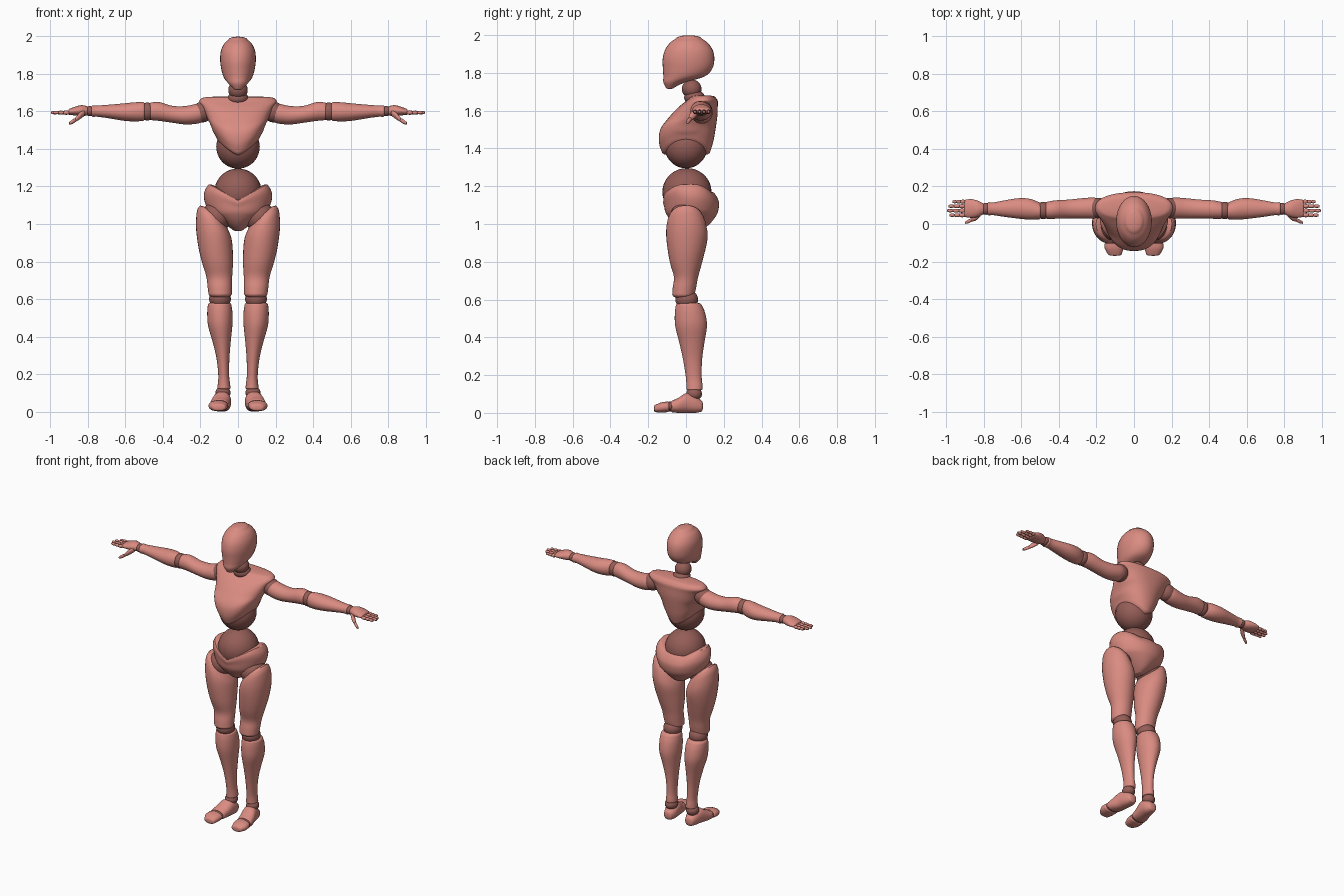
import bpy, bmesh, math
from mathutils import Vector


def material(name, rgb):
    m = bpy.data.materials.new(name)
    m.diffuse_color = (*rgb, 1)
    return m


BODY = material("salmon_body", (0.70, 0.26, 0.22))
JOINT = material("dark_joint", (0.30, 0.11, 0.095))


def finish(name, bm, mat):
    bmesh.ops.recalc_face_normals(bm, faces=bm.faces)
    me = bpy.data.meshes.new(name)
    bm.to_mesh(me)
    bm.free()
    me.materials.append(mat)
    for p in me.polygons:
        p.use_smooth = True
    me.set_sharp_from_angle(angle=math.radians(50))
    ob = bpy.data.objects.new(name, me)
    bpy.context.collection.objects.link(ob)
    return ob


def spline(secs, steps):
    """Catmull-Rom interpolation of cross-sections."""
    n, out = len(secs), []
    for i in range(n - 1):
        p0, p1, p2, p3 = (secs[max(0, min(n - 1, i + k))] for k in (-1, 0, 1, 2))
        for s in range(steps):
            t = s / steps
            out.append([0.5 * (2 * b + (c - a) * t + (2 * a - 5 * b + 4 * c - d) * t * t
                               + (3 * b - a - 3 * c + d) * t ** 3)
                        for a, b, c, d in zip(p0, p1, p2, p3)])
    return out + [list(secs[-1])]


def loft(name, secs, axis="z", side=1, mat=BODY, dome=0.35, power=2.0, seg=32, steps=4, warp=None):
    """Skin through rings (position, centre a, centre b, radius a, radius b), domed ends."""
    rings = spline(secs, steps)

    def cap(end, direction):
        h = dome * min(end[3], end[4])
        return [[end[0] + direction * h * math.sin(q), end[1], end[2],
                 end[3] * math.cos(q), end[4] * math.cos(q)]
                for q in map(math.radians, (25, 48, 68, 84))]
    sgn = 1 if secs[-1][0] > secs[0][0] else -1
    rings = cap(rings[0], -sgn)[::-1] + rings + cap(rings[-1], sgn)
    bm = bmesh.new()
    loops = []
    for t, a, b, ra, rb in rings:
        loop = []
        for k in range(seg):
            q = 2 * math.pi * k / seg
            c, s = math.cos(q), math.sin(q)
            u = a + ra * math.copysign(abs(c) ** (2 / power), c)
            v = b + rb * math.copysign(abs(s) ** (2 / power), s)
            co = Vector({"z": (u, v, t), "x": (t, u, v), "y": (u, t, v)}[axis])
            if warp:
                co = warp(co)
            co.x *= side
            loop.append(bm.verts.new(co))
        loops.append(loop)
    for l0, l1 in zip(loops, loops[1:]):
        for k in range(seg):
            j = (k + 1) % seg
            bm.faces.new((l0[k], l0[j], l1[j], l1[k]))
    bm.faces.new(loops[0])
    bm.faces.new(loops[-1])
    return finish(name, bm, mat)


def ball(name, pos, radii, side=1):
    bm = bmesh.new()
    bmesh.ops.create_uvsphere(bm, u_segments=32, v_segments=18, radius=1)
    for v in bm.verts:
        v.co = Vector([c * r for c, r in zip(v.co, radii)]) + Vector(pos)
        v.co.x *= side
    return finish(name, bm, JOINT)


def clamp(t):
    return max(0.0, min(1.0, t))


def chest_warp(co):  # lower rim arches up at the flanks
    co.z += 0.085 * clamp((1.56 - co.z) / 0.185) * clamp(abs(co.x) / 0.12) ** 1.3
    return co


def pelvis_warp(co):  # upper rim dips in front and rises over the hips
    lift = max(0.085 * clamp(abs(co.x) / 0.15), 0.04 * clamp(co.y / 0.1))
    co.z += lift * clamp((co.z - 1.06) / 0.065)
    return co


def thigh_warp(co):  # top slants up towards the outside
    co.z += 0.7 * (co.x - 0.12) * clamp((co.z - 0.85) / 0.15)
    return co


# Head and neck
loft("head", [(1.722, 0, -.085, .024, .022), (1.75, 0, -.062, .052, .058), (1.78, 0, -.012, .075, .108),
              (1.82, 0, .008, .088, .13), (1.87, 0, .013, .095, .137), (1.92, 0, .015, .092, .127),
              (1.96, 0, .015, .075, .099), (1.982, 0, .015, .052, .068)], dome=0.33)
ball("neck_upper", (0, .03, 1.715), (.052, .052, .05))
ball("neck_lower", (0, .045, 1.67), (.055, .055, .04))

# Torso
loft("chest", [(1.375, 0, 0, .112, .125), (1.43, 0, 0, .132, .143), (1.5, 0, .01, .146, .146),
               (1.57, 0, .04, .166, .126), (1.62, 0, .065, .187, .103), (1.652, 0, .085, .207, .083),
               (1.672, 0, .09, .192, .065)], power=2.3, dome=0.15, seg=48, warp=chest_warp)
ball("belly", (0, 0, 1.412), (.116, .114, .117))
ball("waist", (0, .005, 1.17), (.126, .13, .126))
loft("pelvis", [(.965, 0, .03, .022, .04), (.985, 0, .03, .05, .078), (1.02, 0, .03, .1, .113),
                (1.06, 0, .03, .155, .138), (1.09, 0, .03, .18, .145), (1.11, 0, .022, .178, .143),
                (1.125, 0, .015, .158, .134)], dome=0.1, seg=48, warp=pelvis_warp)

for label, s in (("left", 1), ("right", -1)):
    # Arm
    ball(label + "_shoulder", (.19, .085, 1.597), (.055, .055, .055), s)
    loft(label + "_upper_arm", [(.185, .085, 1.595, .05, .05), (.22, .085, 1.588, .056, .053),
                                (.28, .083, 1.58, .054, .049), (.35, .08, 1.585, .05, .045),
                                (.42, .077, 1.6, .049, .05), (.465, .073, 1.601, .045, .047)], "x", s)
    ball(label + "_elbow", (.483, .072, 1.6), (.043, .046, .048), s)
    loft(label + "_forearm", [(.505, .07, 1.6, .045, .05), (.55, .078, 1.598, .055, .051),
                              (.61, .083, 1.597, .055, .046), (.69, .082, 1.6, .044, .036),
                              (.75, .081, 1.602, .034, .03), (.775, .081, 1.602, .036, .031)], "x", s)
    ball(label + "_wrist", (.79, .081, 1.602), (.028, .032, .027), s)
    loft(label + "_palm", [(.805, .081, 1.603, .03, .025), (.835, .081, 1.605, .044, .029),
                           (.87, .083, 1.602, .05, .023), (.9, .083, 1.598, .046, .016)], "x", s)
    # Fingers and thumb, each a chain of tapered segments
    for i, tip in enumerate((.985, .997, .99, .968)):
        y0, step = .047 + .024 * i, (tip - .903) / 3
        for j in range(3):
            a, r = .903 + j * step, .0115 - .0012 * j
            loft(f"{label}_finger_{i + 1}_{j + 1}",
                 [(a, y0, 1.594, r * .8, r * .8), (a + step * .5, y0, 1.594, r, r),
                  (a + step * .92, y0, 1.594, r * .75, r * .75)], "x", s, seg=12, steps=2)
    loft(label + "_thumb_base", [(.822, .053, 1.592, .015, .018), (.845, .035, 1.575, .017, .018),
                                 (.866, .023, 1.557, .01, .012)], "x", s, seg=16)
    loft(label + "_thumb_tip", [(.866, .022, 1.555, .009, .011), (.882, .014, 1.546, .01, .012),
                                (.899, .007, 1.537, .006, .007)], "x", s, seg=16)

    # Leg
    ball(label + "_hip", (.118, 0, 1.035), (.08, .085, .082), s)
    loft(label + "_thigh", [(1.03, .135, 0, .074, .088), (.99, .13, .002, .091, .104),
                            (.92, .126, .005, .096, .109), (.8, .11, 0, .083, .086),
                            (.72, .1, 0, .069, .064), (.665, .097, -.008, .065, .062),
                            (.625, .095, -.014, .062, .059)], side=s, warp=thigh_warp)
    ball(label + "_knee", (.096, .004, .6), (.058, .06, .052), s)
    loft(label + "_shin", [(.572, .098, .015, .062, .068), (.53, .097, .021, .067, .08),
                           (.46, .095, .027, .065, .084), (.37, .087, .031, .048, .066),
                           (.28, .08, .035, .034, .05), (.19, .076, .041, .029, .042),
                           (.145, .075, .045, .033, .043), (.125, .075, .045, .035, .043)],
         side=s, dome=0.25)
    ball(label + "_ankle", (.08, .043, .1), (.04, .042, .035), s)

    # Foot
    loft(label + "_foot", [(.08, .08, .036, .03, .03), (.05, .08, .045, .042, .045),
                           (.005, .086, .053, .048, .053), (-.04, .096, .04, .051, .04),
                           (-.073, .101, .034, .051, .031)], "y", s, power=2.3)
    ball(label + "_toe_joint", (.102, -.083, .034), (.047, .02, .027), s)
    loft(label + "_toes", [(-.095, .104, .032, .051, .028), (-.13, .106, .029, .05, .027),
                           (-.163, .102, .023, .036, .019)], "y", s, power=2.3)
